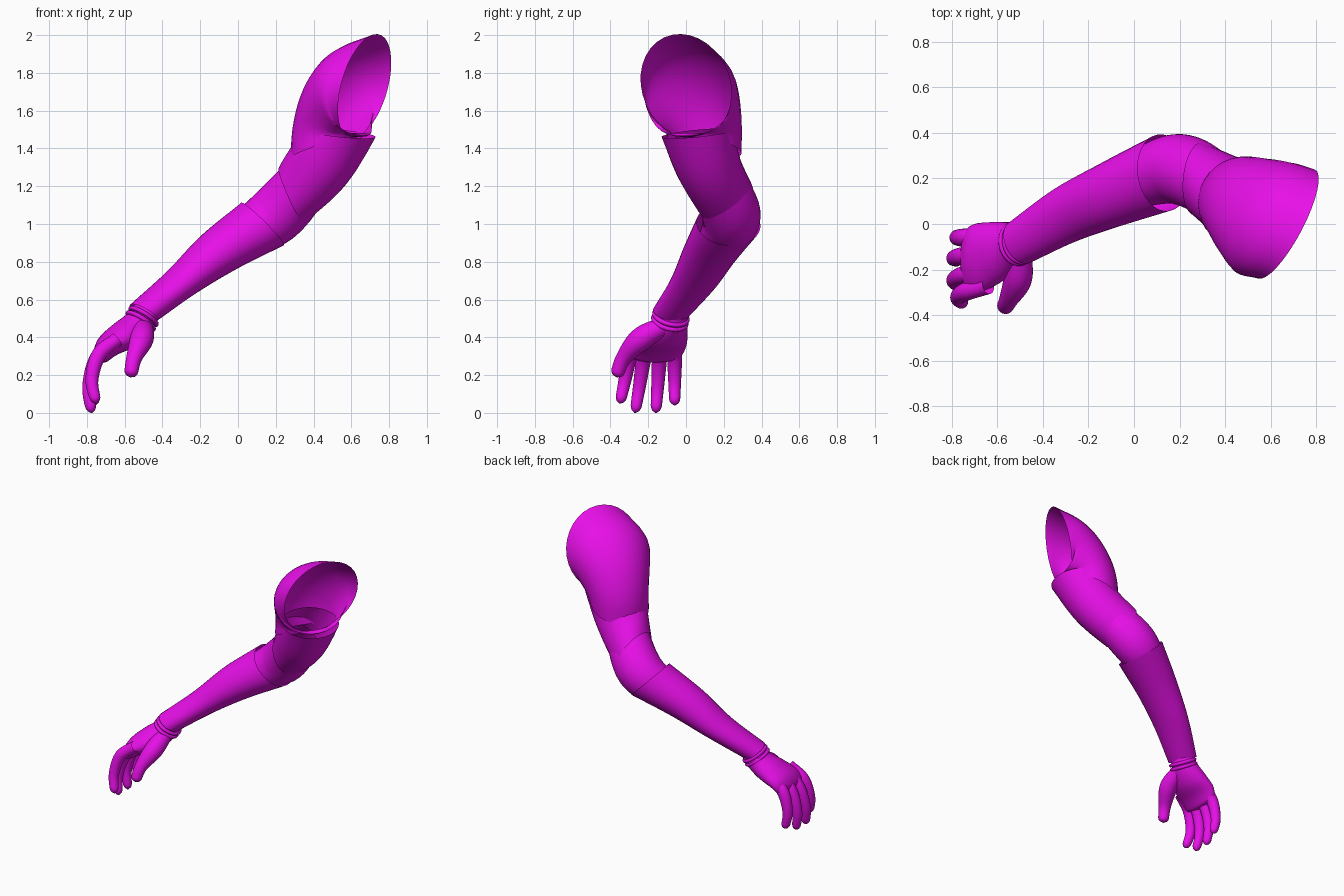
import bpy, bmesh, math
from mathutils import Vector

if "Cube" in bpy.data.objects:
    bpy.data.objects.remove(bpy.data.objects["Cube"])

UP = Vector((0, 0, 1))
ACROSS = Vector((1, 0, 0))
OUTWARD = Vector((-.9, .5, 1))

# One flat colour for the whole arm
magenta = bpy.data.materials.new("magenta")
magenta.use_nodes = True
colour = (0.8, 0.005, 0.8, 1)
magenta.diffuse_color = colour
magenta.node_tree.nodes["Principled BSDF"].inputs["Base Color"].default_value = colour


def spline_point(points, t):
    """Smooth curve through the points, with t running from start to end."""
    last = len(points) - 1
    index = min(int(t * last), last - 1)
    u = t * last - index
    start, end = points[index], points[index + 1]
    before = points[index - 1] if index > 0 else start * 2 - end
    after = points[index + 2] if index + 2 <= last else end * 2 - start
    leave, arrive = (end - before) / 2, (after - start) / 2
    bend = (end - start) * 3 - leave * 2 - arrive
    twist = (start - end) * 2 + leave + arrive
    return start + leave * u + bend * u ** 2 + twist * u ** 3


def finish(obj, name):
    """Name a part, colour it and shade it smooth."""
    obj.name = name
    obj.data.materials.append(magenta)
    for polygon in obj.data.polygons:
        polygon.use_smooth = True


def sweep(name, rings, normals=None, reference=UP, round_tip=False, steps=32, sides=32):
    """Skin a tube over rings of x, y, z, side radius and (if oval) up radius."""
    controls = [Vector(ring) for ring in rings]
    samples = [spline_point(controls, step / steps) for step in range(steps + 1)]
    bm = bmesh.new()
    loops = []
    for step, sample in enumerate(samples):
        t = step / steps
        centre = Vector(sample[:3])
        if normals:
            normal = Vector(normals[0]).lerp(Vector(normals[1]), t).normalized()
        else:
            ahead = samples[min(step + 1, steps)]
            behind = samples[max(step - 1, 0)]
            normal = Vector((ahead - behind)[:3]).normalized()
        side = reference.cross(normal).normalized()
        upward = normal.cross(side)
        # Tips close like a dome over the last part of the tube
        past = max(0, t - 0.9) * 10 if round_tip else 0
        dome = math.sqrt(max(0.02, 1 - past ** 2))
        loop = []
        for k in range(sides):
            angle = math.tau * k / sides
            loop.append(bm.verts.new(centre + side * (sample[3] * dome * math.cos(angle))
                                     + upward * (sample[-1] * dome * math.sin(angle))))
        loops.append(loop)
    for lower, upper in zip(loops, loops[1:]):
        for k in range(sides):
            j = (k + 1) % sides
            bm.faces.new((lower[k], lower[j], upper[j], upper[k]))
    if round_tip:
        bm.faces.new(loops[-1])
    bmesh.ops.recalc_face_normals(bm, faces=bm.faces)
    mesh = bpy.data.meshes.new(name)
    bm.to_mesh(mesh)
    bm.free()
    obj = bpy.data.objects.new(name, mesh)
    bpy.context.scene.collection.objects.link(obj)
    finish(obj, name)


# Open shoulder cap, fanning about the armpit from slanted rim to low outer hem
sweep("shoulder_cap", [
    (.67, 0, 1.73, .27, .285),
    (.57, .03, 1.68, .27, .23),
    (.49, .09, 1.51, .21, .195),
    (.465, .1, 1.4, .195, .195),
], normals=[(-.85, .45, .25), (.3, -.15, -1)], reference=OUTWARD)

# Upper arm sleeve, ending in a lobe under the elbow
sweep("upper_arm", [
    (.54, .06, 1.48, .19),
    (.42, .12, 1.3, .175),
    (.28, .2, 1.15, .16),
], normals=[(-.1, .1, -1), (-.9, .1, -.4)])

# Flexible elbow joint between the two sleeves
sweep("elbow", [
    (.38, .15, 1.25, .14),
    (.2, .24, 1.05, .155),
    (0, .19, .92, .12),
])

# Tapered forearm sleeve with a hem that slants under the elbow
sweep("forearm", [
    (.13, .225, 1, .17, .16),
    (-.1, .13, .85, .145, .13),
    (-.3, .04, .69, .125, .095),
    (-.5, -.08, .53, .1, .08),
], normals=[(-.7, -.1, -.7), (-.5, -.25, -.8)])

# Raised bands around the wrist
for name, drop in (("upper_wrist_band", 0), ("lower_wrist_band", 1)):
    centre = Vector((-.5, -.08, .51)) + Vector((-.5, -.2, -.8)) * .03 * drop
    bpy.ops.mesh.primitive_torus_add(
        location=centre, major_radius=.08, minor_radius=.012,
        major_segments=32, minor_segments=12,
        rotation=UP.rotation_difference(Vector((.5, .2, .8))).to_euler())
    band = bpy.context.object
    band.scale.y = 1.1
    finish(band, name)

# Palm, widening to the knuckles
sweep("palm", [
    (-.47, -.06, .56, .08, .07),
    (-.52, -.08, .48, .09, .08),
    (-.6, -.12, .41, .13, .085),
    (-.69, -.15, .35, .15, .065),
    (-.745, -.165, .28, .13, .04),
], normals=[(-.5, -.2, -.8), (-.7, 0, -.7)], round_tip=True)

# Fingers share one curled path and fan out from root to tip
fingers = {"index_finger": (-.27, -.35, .05), "middle_finger": (-.2, -.27, 0),
           "ring_finger": (-.13, -.16, 0), "little_finger": (-.06, -.06, .04)}
curl = [(-.64, .39, .038), (-.745, .29, .04), (-.79, .14, .034), (-.775, 0, .028)]
for name, (root, tip, lift) in fingers.items():
    path = []
    for joint, (x, z, radius) in enumerate(curl):
        t = joint / (len(curl) - 1)
        path.append((x + lift * t / 2, root + (tip - root) * t, z + lift * t, radius))
    sweep(name, path, reference=ACROSS, round_tip=True)

# Thumb with a broad fleshy base
sweep("thumb", [
    (-.5, -.12, .46, .05),
    (-.51, -.24, .39, .062),
    (-.55, -.33, .29, .042),
    (-.57, -.37, .19, .035),
], reference=ACROSS, round_tip=True)
